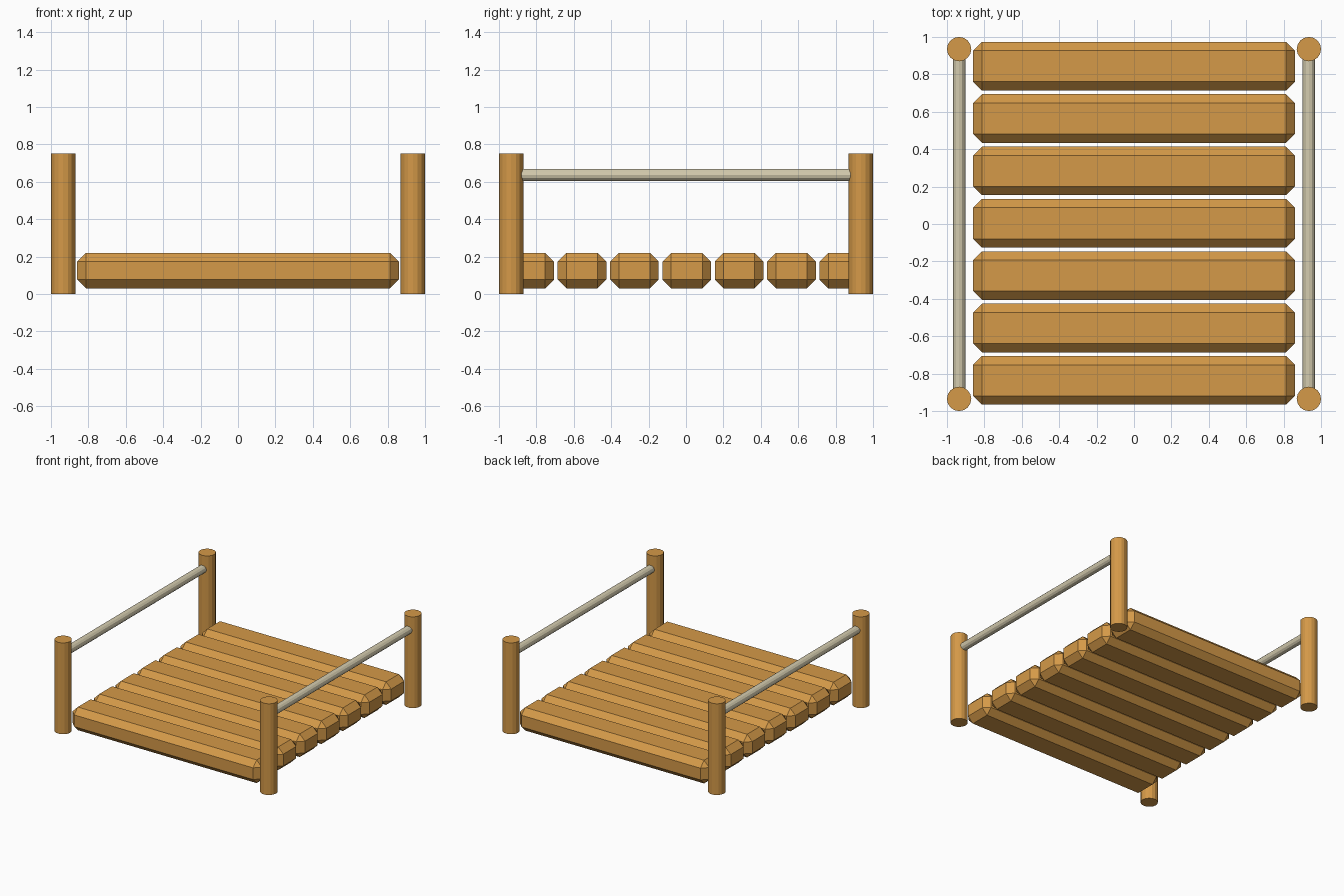
import bpy, bmesh, math
from mathutils import Matrix

if "Cube" in bpy.data.objects:
    bpy.data.objects.remove(bpy.data.objects["Cube"])


def material(name, color):
    m = bpy.data.materials.new(name)
    m.diffuse_color = (*color, 1)
    m.use_nodes = True
    m.node_tree.nodes["Principled BSDF"].inputs["Base Color"].default_value = m.diffuse_color
    return m


wood = material("warm wood", (0.66, 0.32, 0.065))
rope = material("pale rope", (0.65, 0.59, 0.42))


def add_object(name, bm, mat):
    mesh = bpy.data.meshes.new(name)
    bm.to_mesh(mesh)
    bm.free()
    mesh.materials.append(mat)
    obj = bpy.data.objects.new(name, mesh)
    bpy.context.collection.objects.link(obj)
    return obj


def cylinder(name, radius, length, sides, matrix, mat):
    bm = bmesh.new()
    bmesh.ops.create_cone(bm, cap_ends=True, segments=sides, radius1=radius,
                          radius2=radius, depth=length, matrix=matrix)
    return add_object(name, bm, mat)


def plank(name, y):
    # box with every edge chamfered once
    bm = bmesh.new()
    bmesh.ops.create_cube(bm, size=1, matrix=Matrix.Diagonal((1.72, 0.26, 0.19, 1)))
    bmesh.ops.bevel(bm, geom=bm.edges[:], offset=0.047, segments=1,
                    affect='EDGES', offset_type='OFFSET')
    obj = add_object(name, bm, wood)
    obj.location = (0, y, 0.125)


# deck planks
for i in range(7):
    plank(f"deck_plank_{i + 1}", 0.004 + 0.28 * (i - 3))

# corner posts and hand rails
for sx, side in ((-1, "left"), (1, "right")):
    for sy, end in ((-1, "front"), (1, "back")):
        cylinder(f"{end}_{side}_post", 0.065, 0.75, 16,
                 Matrix.Translation((sx * 0.935, sy * 0.935, 0.375)), wood)
    cylinder(f"{side}_hand_rail", 0.033, 1.8, 12,
             Matrix.Translation((sx * 0.935, 0, 0.636)) @ Matrix.Rotation(math.pi / 2, 4, 'X'),
             rope)
